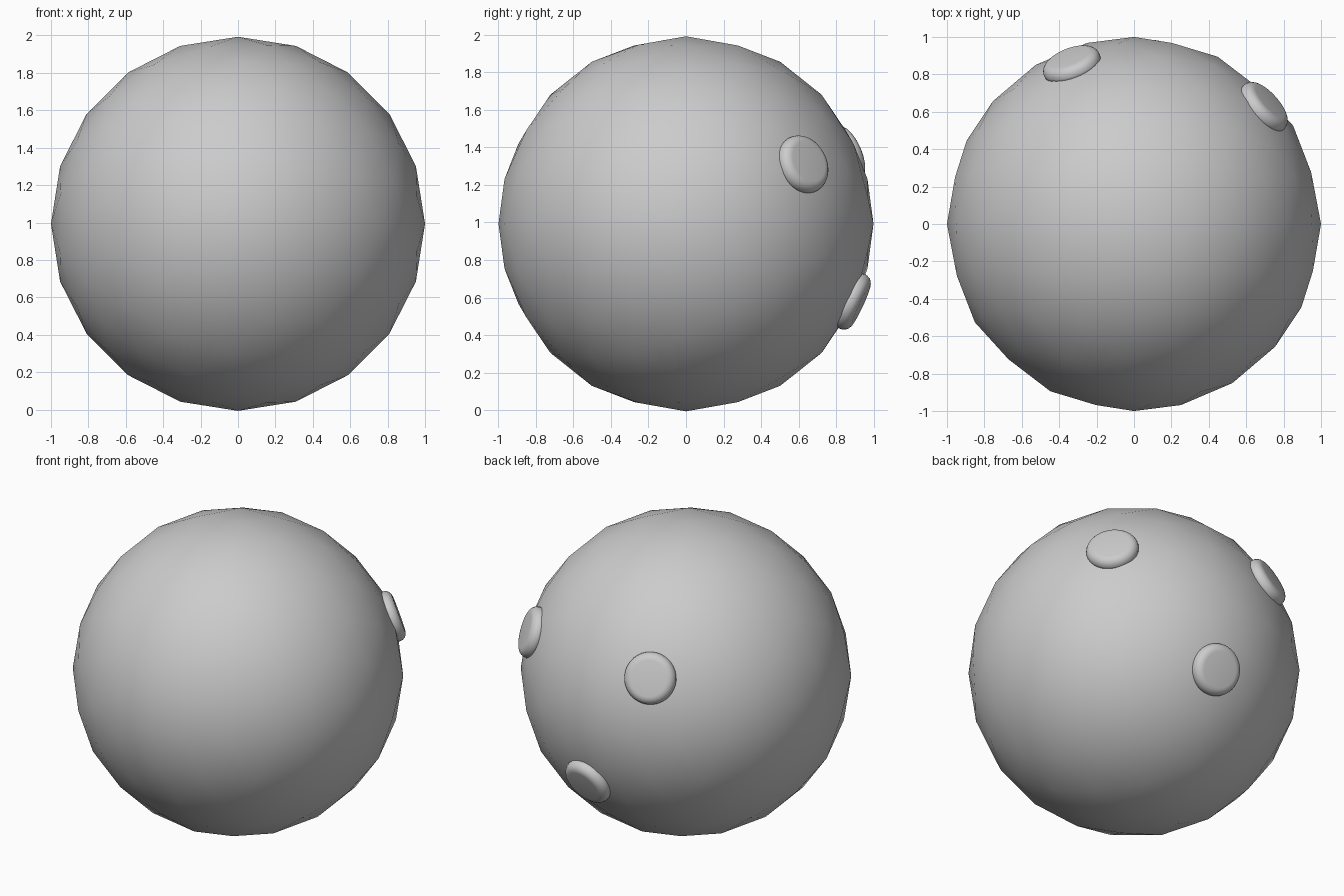
import bpy
from mathutils import Vector, Matrix
from math import radians

if "Cube" in bpy.data.objects:
    bpy.data.objects.remove(bpy.data.objects["Cube"])

CENTRE = Vector((0, 0, 0.993))


def smooth(obj, angle=60):
    bpy.context.view_layer.objects.active = obj
    obj.select_set(True)
    bpy.ops.object.shade_smooth_by_angle(angle=radians(angle))
    obj.select_set(False)


# Ball body: coarse smooth-shaded sphere
bpy.ops.mesh.primitive_ico_sphere_add(subdivisions=3, radius=1, location=CENTRE,
                                      rotation=(radians(90), 0, 0))
ball = bpy.context.object
ball.name = "ball"
smooth(ball)


# Rounded button sitting flush on the ball, facing outward
def button(name, direction):
    n = Vector(direction).normalized()
    bpy.ops.mesh.primitive_cylinder_add(vertices=32, radius=0.16, depth=0.1)
    obj = bpy.context.object
    obj.name = name
    obj.matrix_world = (Matrix.Translation(CENTRE + n * 0.985)
                        @ n.to_track_quat('Z', 'Y').to_matrix().to_4x4())
    bevel = obj.modifiers.new("rounded_rim", 'BEVEL')
    bevel.width = 0.049
    bevel.segments = 5
    bpy.context.view_layer.objects.active = obj
    bpy.ops.object.modifier_apply(modifier=bevel.name)
    smooth(obj, 40)


# Three buttons on the back
button("upper_left_button", (-0.34, 0.87, 0.38))
button("upper_right_button", (0.70, 0.63, 0.32))
button("lower_button", (0.10, 0.90, -0.42))
